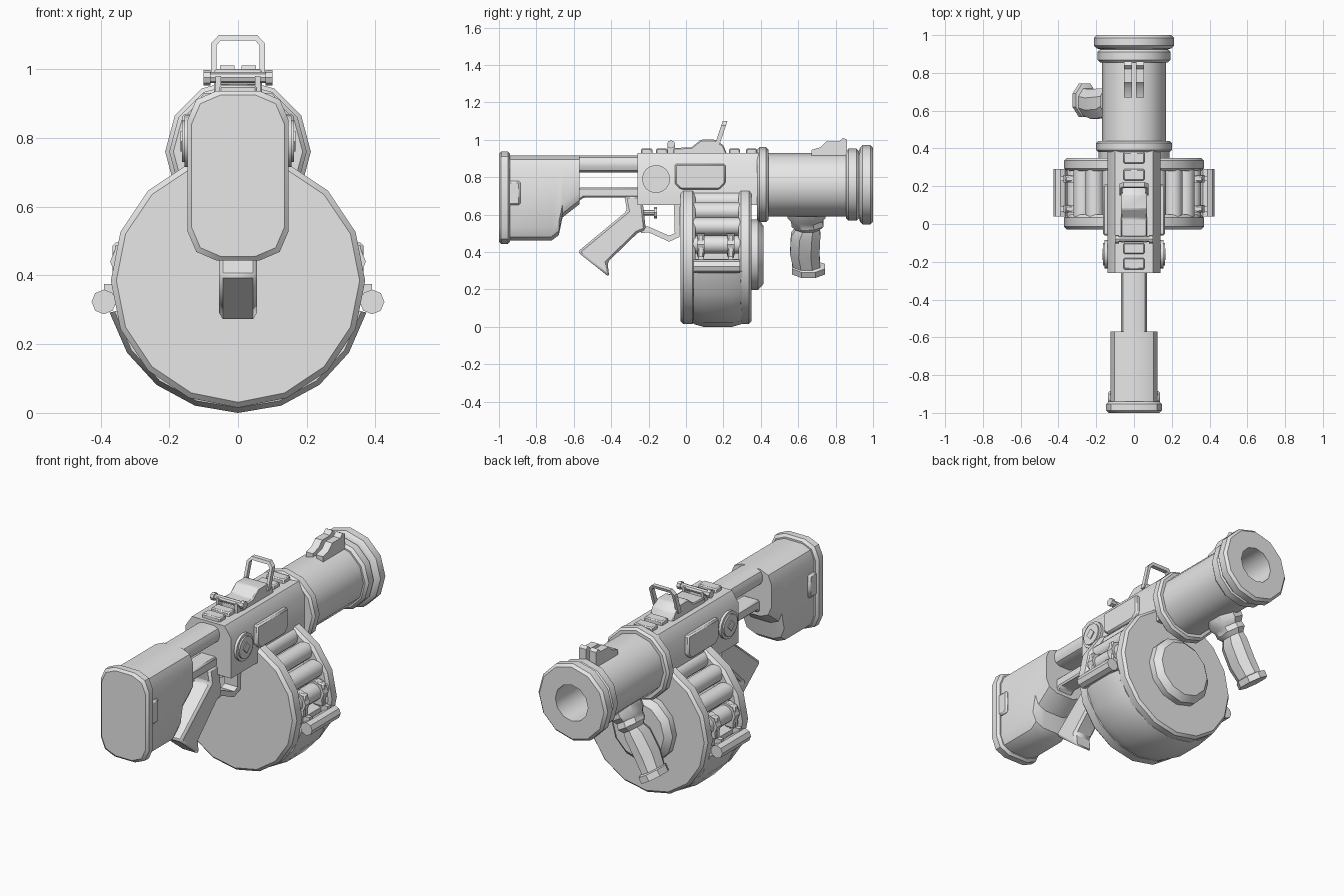
import bpy, bmesh
from math import sin, cos, tau, radians

cube = bpy.data.objects.get("Cube")
if cube:
    bpy.data.objects.remove(cube)

grey = bpy.data.materials.new("plain_grey")
grey.use_nodes = True
grey.diffuse_color = (.8, .8, .8, 1)
grey.node_tree.nodes["Principled BSDF"].inputs["Base Color"].default_value = grey.diffuse_color
parts = []

BARREL_Z, BARREL_R, BORE = .76, .17, .1
DRUM_Z, DRUM_R = .385, .37
TOP = .93


def skin(name, rings, bevel=0):
    """Join equal rings of points into a capped solid."""
    bm = bmesh.new()
    loops = [[bm.verts.new(point) for point in ring] for ring in rings]
    for a, b in zip(loops, loops[1:]):
        for i in range(len(a)):
            bm.faces.new((a[i - 1], a[i], b[i], b[i - 1]))
    bm.faces.new(loops[0])
    bm.faces.new(loops[-1])
    bmesh.ops.recalc_face_normals(bm, faces=bm.faces)
    mesh = bpy.data.meshes.new(name)
    bm.to_mesh(mesh)
    bm.free()
    ob = bpy.data.objects.new(name, mesh)
    bpy.context.collection.objects.link(ob)
    mesh.materials.append(grey)
    if bevel:
        mod = ob.modifiers.new("bevel", "BEVEL")
        mod.width, mod.segments = bevel, 1
        mod.limit_method = "ANGLE"
    parts.append(ob)


def circle(sides, offset=0):
    """Unit directions of a regular polygon."""
    return [(cos(tau * (i + offset) / sides), sin(tau * (i + offset) / sides)) for i in range(sides)]


def lathe(name, profile, z, sides=12, x=0):
    """Turn (y, radius) pairs about an axis along y."""
    skin(name, [[(x + r * c, y, z + r * s) for c, s in circle(sides)] for y, r in profile])


def lip(y, width, radius):
    """Profile of a ring with chamfered rims."""
    chamfer = width / 5
    return [(y, radius - chamfer), (y + chamfer, radius),
            (y + width - chamfer, radius), (y + width, radius - chamfer)]


def rod(name, x_from, x_to, y, z, r, sides=8):
    """Cylinder along x."""
    skin(name, [[(x, y + r * c, z + r * s) for c, s in circle(sides)] for x in (x_from, x_to)])


def slab(name, outline, x_from, x_to, bevel=0):
    """Side outline of (y, z) points extruded across x."""
    skin(name, [[(x, y, z) for y, z in outline] for x in (x_from, x_to)], bevel)


def box(name, x_from, x_to, y, z, length, height, bevel=0):
    """Block centred on y and z."""
    half, tall = length / 2, height / 2
    slab(name, [(y - half, z - tall), (y + half, z - tall),
                (y + half, z + tall), (y - half, z + tall)], x_from, x_to, bevel)


def rounded(y, width, low, high, corner):
    """Upright section at y with three points to each corner."""
    inner = corner * .3
    quarter = [(width, corner), (width - inner, inner), (width - corner, 0)]
    half = quarter + [(-x, drop) for x, drop in reversed(quarter)]
    return [(x, y, high - drop) for x, drop in half] + [(x, y, low + drop) for x, drop in reversed(half)]


# Shoulder stock and tube
skin("stock", [rounded(y, .125, low, .915, .07) for y, low in
               ((-.95, .46), (-.72, .46), (-.68, .49), (-.66, .585), (-.57, .655))])
skin("butt_pad", [rounded(y, r - .1, .69 - r, .69 + r, .085) for y, r in lip(-1, .06, .247)])
box("butt_pad_tab", -.138, .138, -.92, .715, .07, .13, .01)
skin("stock_tube", [rounded(y, .07, .825, .915, .035) for y in (-.6, -.2)])

# Receiver with sloped shoulders
shoulders = [(.14, .65), (.14, .87), (.1, TOP)]
section = shoulders + [(-x, z) for x, z in reversed(shoulders)]
skin("receiver", [[(x, y, z) for x, z in section] for y in (-.26, .39)])
slab("receiver_side_panel", [(-.06, .765), (-.03, .735), (.18, .735), (.21, .765),
                             (.21, .87), (-.06, .87)], -.163, .163, .008)
for side in (1, -1):
    for name, start, end, radius, sides in (("pivot_knob", .13, .155, .075, 16),
                                            ("pivot_cap", .15, .163, .06, 16),
                                            ("pivot_diamond", .16, .168, .03, 4)):
        rod(name, side * start, side * end, -.16, .79, radius, sides)
for y in (-.21, -.13, .26, .35):
    box("rail_block", -.055, .055, y, TOP, .06, .045, .006)

# Crossbar and loop sights
rod("sight_crossbar", -.085, .085, -.08, .975, .016)
for side in (1, -1):
    rod("crossbar_end", side * .08, side * .1, -.08, .975, .022)
    box("crossbar_bracket", side * .05, side * .066, -.08, .95, .04, .06)
slab("sight_base", [(-.07, .92), (-.07, .955), (.03, .96), (.08, 1), (.155, 1),
                    (.2, .97), (.22, .92)], -.07, .07, .006)


def arch(inset):
    """Right half of the sight loop, shrunk by inset."""
    return [(.078 - inset, .96), (.078 - inset, 1.075 - inset / 3), (.055 - inset / 3, 1.1 - inset)]


def mirrored(half):
    return half + [(-x, z) for x, z in reversed(half)]


loop = mirrored(arch(0)) + mirrored(arch(.016))[::-1]
skin("sight_loop", [[(x, y + (z - .96) / 3, z) for x, z in loop] for y in (.15, .175)])

# Barrel with collar, muzzle rings and bore
lathe("barrel", lip(.38, .06, .2) + [(.44, BARREL_R), (.855, BARREL_R)] + lip(.855, .07, .193)
      + lip(.93, .07, .212) + [(1, BORE), (.75, BORE)], BARREL_Z)
for side in (1, -1):
    slab("muzzle_sight", [(.67, .91), (.67, .945), (.72, .96), (.75, .99), (.82, .99),
                          (.84, 1.01), (.86, 1), (.86, .91)], side * .01, side * .052)

# Side-leaning foregrip, from distance below the barrel axis, centre y and half length
lean, rings = radians(30), []
for down, y, radius in ((.13, .645, .11), (.19, .645, .11), (.215, .645, .09), (.245, .65, .093),
                        (.27, .65, .07), (.31, .64, .085), (.42, .635, .085), (.5, .645, .078),
                        (.505, .655, .095), (.54, .655, .095)):
    rings.append([(-down * sin(lean) + radius * .72 * c * cos(lean), y + radius * s,
                   BARREL_Z - down * cos(lean) - radius * .72 * c * sin(lean))
                  for c, s in circle(8, .5)])
skin("foregrip", rings)

# Grip, its frame, trigger and guard
slab("grip_frame", [(-.68, .63), (-.57, .745), (-.25, .745), (-.25, .69), (-.55, .69), (-.66, .6)],
     -.05, .05, .008)
slab("grip", [(-.33, .7), (-.315, .62), (-.58, .4), (-.41, .265), (-.42, .345),
              (-.26, .5), (-.215, .52), (-.235, .7)], -.056, .056, .012)
slab("trigger_guard", [(-.24, .5), (-.2, .505), (-.09, .455), (-.035, .48), (-.03, .67),
                       (-.065, .67), (-.06, .5), (-.09, .487), (-.2, .535), (-.24, .54)], -.04, .04)
lathe("trigger", [(-.24, .015), (-.17, .015), (-.17, .03), (-.155, .03)], .61, 8)

# Drum magazine
lathe("drum_front_plate", lip(-.03, .08, DRUM_R), DRUM_Z, 16)
lathe("drum_back_plate", lip(.28, .07, DRUM_R), DRUM_Z, 16)
lathe("drum_core", [(.03, .265), (.3, .265)], DRUM_Z, 16)
lathe("drum_boss", [(.34, .188), (.385, .188), (.415, .155)], DRUM_Z)
casing = [(.04, .25)] + lip(.04, .26, DRUM_R + .015)[1:3] + [(.3, .25)]
casing[1:1], casing[-1:-1] = [(.04, DRUM_R)], [(.3, DRUM_R)]
sweep = [radians(-90 + 19 * step) for step in range(-4, 5)]
skin("drum_lower_casing", [[(r * cos(a), y, DRUM_Z + r * sin(a)) for y, r in casing] for a in sweep])

# Exposed rounds, clips and side handles
ROUND_R = .312
for side in (1, -1):
    for step in range(4):
        a = radians(10 + 19 * step)
        lathe("round", [(.03, .048), (.31, .048)], DRUM_Z + ROUND_R * sin(a), 12, side * ROUND_R * cos(a))
    for y in (.08, .24):
        lathe("round_clip", [(y - .02, .06), (y + .02, .06)], .44, 8, side * ROUND_R)
        box("clip_tab", side * .3, side * .365, y, .43, .035, .13, .008)
        box("handle_arm", side * .33, side * .39, y, .35, .025, .05)
    box("clip_bar", side * .27, side * .35, .17, .35, .26, .025)
    lathe("side_handle", [(.04, .036), (.29, .036)], .323, 8, side * .39)

# Smooth shading with sharp edges kept
bpy.ops.object.select_all(action="DESELECT")
for ob in parts:
    ob.select_set(True)
bpy.context.view_layer.objects.active = parts[0]
bpy.ops.object.shade_smooth_by_angle(angle=radians(35))
